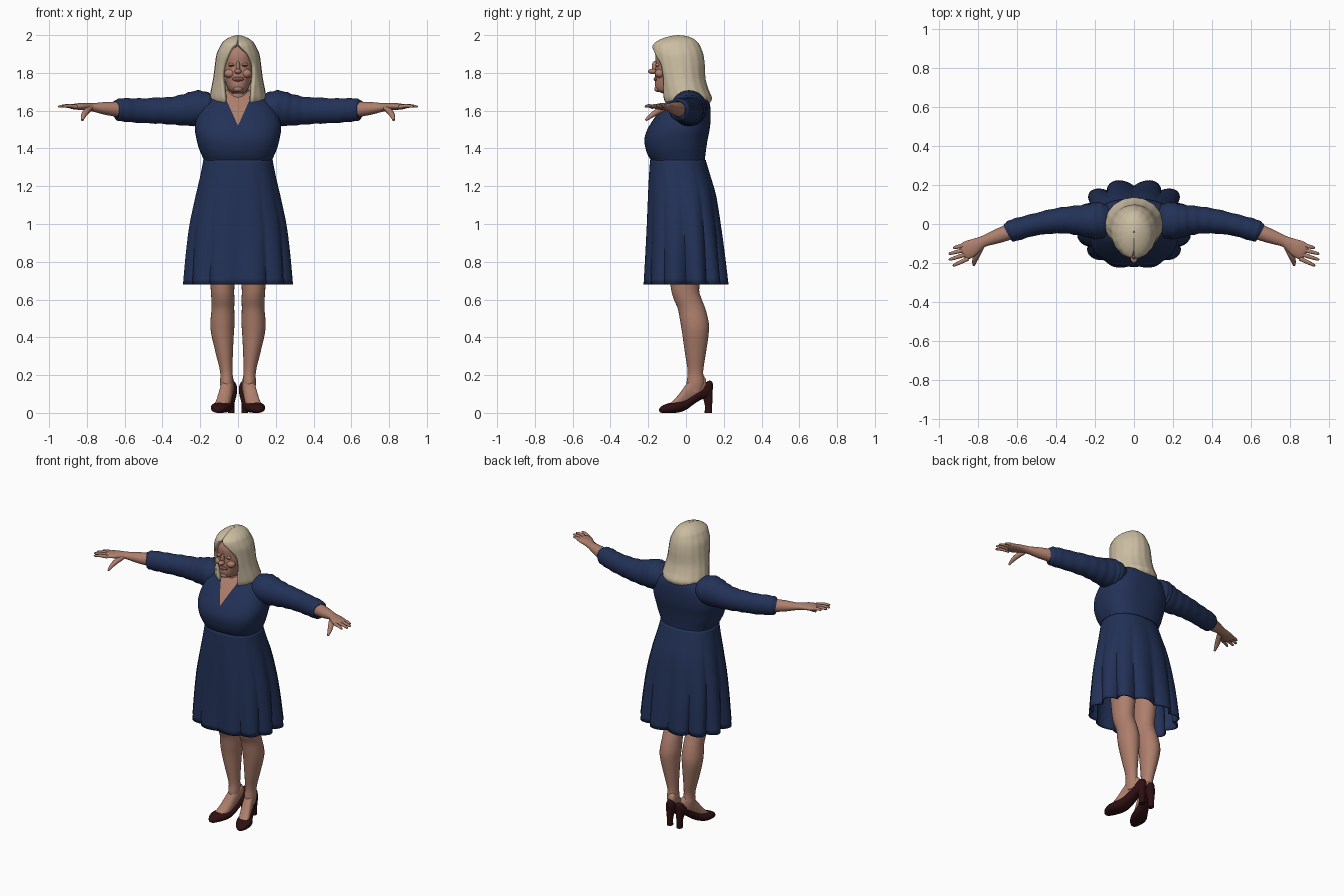
import bpy, bmesh
from math import sin, cos, pi, radians
from mathutils import Vector

cube = bpy.data.objects.get("Cube")
if cube:
    bpy.data.objects.remove(cube, do_unlink=True)


def material(name, r, g, b):
    m = bpy.data.materials.new(name)
    m.use_nodes = True
    m.diffuse_color = (r, g, b, 1)
    node = m.node_tree.nodes["Principled BSDF"]
    node.inputs["Base Color"].default_value = (r, g, b, 1)
    node.inputs["Roughness"].default_value = 0.7
    return m


NAVY = material("navy_cloth", .016, .031, .095)
SKIN = material("skin", .42, .21, .15)
HAIR = material("blonde_hair", .60, .51, .36)
SHOE = material("dark_red_leather", .028, .005, .006)
LIPS = material("lips", .27, .06, .05)
TEETH = material("teeth", .62, .52, .45)
LASH = material("lash_brown", .12, .055, .04)
parts = []


def finish(name, bm, *mats):
    me = bpy.data.meshes.new(name)
    bm.to_mesh(me)
    bm.free()
    for m in mats:
        me.materials.append(m)
    ob = bpy.data.objects.new(name, me)
    bpy.context.collection.objects.link(ob)
    parts.append(ob)
    return ob


def spline(rows, steps=4):
    """Smoothly interpolate the rows of a parameter list."""
    out = []
    for i in range(len(rows) - 1):
        quad = [rows[max(i - 1, 0)], rows[i], rows[i + 1], rows[min(i + 2, len(rows) - 1)]]
        for k in range(steps):
            t = k / steps
            out.append([b + .5 * t * (c - a + t * (2 * a - 5 * b + 4 * c - d + t * (3 * (b - c) + d - a)))
                        for a, b, c, d in zip(*quad)])
    return out + [list(rows[-1])]


def ring(centre, u, v, n=28, p=2.0):
    """Superellipse around a centre, spanned by the half axes u and v."""
    pts = []
    for k in range(n):
        c, s = cos(2 * pi * k / n), sin(2 * pi * k / n)
        c, s = (abs(w) ** (2 / p) * (1 if w > 0 else -1) for w in (c, s))
        pts.append(Vector(centre) + Vector(u) * c + Vector(v) * s)
    return pts


def loft(rings, closed=True, caps=True):
    bm = bmesh.new()
    vs = [[bm.verts.new(p) for p in r] for r in rings]
    n = len(vs[0])
    for a, b in zip(vs, vs[1:]):
        for j in range(n if closed else n - 1):
            k = (j + 1) % n
            bm.faces.new((a[j], a[k], b[k], b[j]))
    if caps:
        bm.faces.new(vs[0][::-1])
        bm.faces.new(vs[-1])
        bmesh.ops.recalc_face_normals(bm, faces=bm.faces)
    return bm


def level_rings(rows, n=48, p=2.0):
    """Horizontal rings from rows of height, half width, front y, back y."""
    return [ring((0, (f + b) / 2, z), (w, 0, 0), (0, (b - f) / 2, 0), n, p)
            for z, w, f, b in spline(rows)]


def tube(name, rows, mat, s=1, wrinkle=0, n=24):
    """Limb along a path; rows of x, y, z, sideways radius, upward radius."""
    rows = [[s * r[0], *r[1:]] for r in spline(rows, 6)]
    rings = []
    for i, (x, y, z, a, b) in enumerate(rows):
        t = Vector(rows[min(i + 1, len(rows) - 1)][:3]) - Vector(rows[max(i - 1, 0)][:3])
        t.normalize()
        side = t.cross(Vector((0, 0, 1))).normalized()
        up = side.cross(t)
        k = 1 + wrinkle * sin(i * 1.25)
        rings.append(ring((x, y, z), side * a * k, up * b * k, n))
    return finish(name, loft(rings), mat)


def blob(name, loc, size, mat):
    bm = bmesh.new()
    bmesh.ops.create_uvsphere(bm, u_segments=20, v_segments=12, radius=1)
    for v in bm.verts:
        v.co = Vector([c * k + o for c, k, o in zip(v.co, size, loc)])
    return finish(name, bm, mat)


# Bodice, with the V neckline cut into its front
bm = loft(level_rings([
    (1.30, .178, -.18, .10), (1.335, .18, -.185, .10), (1.36, .19, -.20, .102),
    (1.40, .207, -.214, .107), (1.45, .22, -.22, .115), (1.50, .228, -.205, .125),
    (1.55, .222, -.175, .13), (1.60, .205, -.14, .13), (1.64, .175, -.11, .125),
    (1.67, .135, -.085, .11), (1.695, .09, -.065, .08), (1.71, .055, -.05, .05)], 64, 2.5))
SLOPE, TIP = .45, 1.52
for s in (1, -1):
    front = [f for f in bm.faces if f.calc_center_median().y < 0 and f.calc_center_median().z > 1.45]
    geom = set(front)
    for f in front:
        geom.update(f.verts)
        geom.update(f.edges)
    bmesh.ops.bisect_plane(bm, geom=list(geom), plane_co=(0, 0, TIP), plane_no=(s, 0, -SLOPE))
for f in bm.faces:
    c = f.calc_center_median()
    if c.y < 0 and abs(c.x) < SLOPE * (c.z - TIP):
        f.material_index = 1
finish("bodice", bm, NAVY, SKIN)

# Skirt with rounded folds that deepen towards the hem
HEM, WAIST, COLS = .68, 1.34, 144
rings = level_rings([
    (HEM, .295, -.228, .228), (.85, .28, -.218, .208), (1.0, .26, -.21, .187),
    (1.15, .227, -.203, .162), (1.25, .202, -.197, .132), (WAIST, .183, -.19, .104)], COLS, 2.3)
for r in rings:
    centre = sum(r, Vector()) / COLS
    depth = max(0, (WAIST - centre.z) / (WAIST - HEM)) ** 1.3
    for k, p in enumerate(r):
        angle = 2 * pi * k / COLS
        strength = .15 if sin(angle) > -.3 else .09
        fold = 1 + depth * strength * (abs(sin(6 * angle)) ** .8 - .92)
        r[k] = centre + (p - centre) * fold
skirt = finish("skirt", loft(rings, caps=False), NAVY)
mod = skirt.modifiers.new("cloth", "SOLIDIFY")
mod.thickness, mod.offset = .008, -1

# Neck and head
finish("neck", loft(level_rings([(1.62, .065, -.085, .06), (1.68, .057, -.085, .05),
                                 (1.75, .055, -.09, .05)], 32)), SKIN)
finish("head", loft(level_rings([
    (1.69, .025, -.12, -.03), (1.705, .046, -.152, 0), (1.73, .06, -.163, .03),
    (1.77, .074, -.163, .05), (1.80, .082, -.163, .06), (1.85, .086, -.16, .07),
    (1.90, .085, -.16, .07), (1.95, .065, -.13, .05), (1.975, .03, -.09, 0)], 40, 2.2)), SKIN)
blob("nose_bridge", (0, -.164, 1.832), (.011, .017, .032), SKIN)
blob("nose_tip", (0, -.176, 1.808), (.018, .025, .014), SKIN)
blob("chin", (0, -.15, 1.715), (.024, .018, .016), SKIN)
blob("lips", (0, -.158, 1.767), (.031, .012, .013), LIPS)
blob("teeth", (0, -.164, 1.768), (.022, .0075, .005), TEETH)
for s, side in ((1, "left"), (-1, "right")):
    blob(side + "_cheek", (s * .043, -.138, 1.797), (.03, .026, .024), SKIN)
    blob(side + "_eyelid", (s * .035, -.15, 1.842), (.018, .012, .011), SKIN)
    blob(side + "_lashes", (s * .035, -.157, 1.839), (.015, .006, .0025), LASH)

# Bobbed hair: arcs around the head that leave the face open
rings = []
for z, w, f, b, gap_left, gap_right in spline([
        (1.635, .118, -.108, .108, 32, 32), (1.645, .138, -.125, .128, 31, 30),
        (1.67, .148, -.135, .136, 30, 29), (1.71, .143, -.14, .119, 33, 33),
        (1.76, .133, -.15, .104, 40, 40), (1.80, .127, -.16, .10, 43, 42),
        (1.85, .121, -.17, .098, 42, 38), (1.90, .113, -.178, .09, 28, 27),
        (1.94, .095, -.178, .075, 8, 18), (1.96, .083, -.165, .062, 0, 6),
        (1.98, .06, -.13, .04, 0, 0), (1.994, .03, -.085, .005, 0, 0),
        (2.0, .004, -.045, -.037, 0, 0)]):
    start = radians(-90 + max(gap_left, 0))
    end = radians(270 - max(gap_right, 0))
    arc = []
    for k in range(65):
        a = start + (end - start) * k / 64
        lock = 1 + .008 * sin(17 * a)
        arc.append(Vector((w * lock * cos(a), (f + b) / 2 + (b - f) / 2 * lock * sin(a), z)))
    rings.append(arc)
hair = finish("hair", loft(rings, closed=False, caps=False), HAIR)
mod = hair.modifiers.new("volume", "SOLIDIFY")
mod.thickness, mod.offset = .024, -1

for s, side in ((1, "left"), (-1, "right")):
    # Sleeve, forearm and hand
    tube(side + "_sleeve", [
        (.12, .025, 1.605, .07, .06), (.165, .02, 1.613, .092, .083), (.21, .016, 1.613, .093, .094),
        (.27, .018, 1.605, .08, .086), (.34, .02, 1.60, .07, .075), (.42, .013, 1.60, .063, .069),
        (.52, -.005, 1.60, .056, .065), (.60, -.027, 1.604, .057, .062), (.64, -.039, 1.605, .053, .056),
        (.646, -.041, 1.605, .04, .042)], NAVY, s, .022, 32)
    tube(side + "_forearm", [
        (.62, -.033, 1.606, .042, .042), (.70, -.062, 1.612, .037, .034), (.77, -.088, 1.618, .029, .022),
        (.80, -.103, 1.621, .034, .02), (.84, -.126, 1.622, .045, .018), (.87, -.141, 1.621, .044, .014),
        (.885, -.149, 1.62, .03, .008)], SKIN, s)
    for k, finger in enumerate(("little", "ring", "middle", "index")):
        d = 1.5 - k
        root = Vector((.862 + .006 * d, -.143 + .023 * d, 1.62))
        tip = Vector((.948 - .01 * d * d, -.167 + .03 * d, 1.622))
        mid = root.lerp(tip, .55) + Vector((0, 0, .004))
        tube(f"{side}_{finger}_finger", [(*root, .011, .011), (*mid, .010, .0095),
                                         (*tip, .007, .006), (*(tip + (tip - root) * .06), .002, .002)], SKIN, s, n=12)
    tube(side + "_thumb", [(.785, -.115, 1.614, .016, .016), (.808, -.16, 1.59, .017, .015),
                           (.82, -.192, 1.567, .012, .011), (.824, -.213, 1.549, .006, .006)], SKIN, s, n=14)

    # Leg
    leg = spline([
        (.06, .045, .11, .03, .04), (.06, .05, .16, .035, .047), (.062, .05, .22, .033, .041),
        (.073, .05, .32, .046, .056), (.082, .05, .42, .06, .07), (.082, .045, .48, .064, .075),
        (.08, .03, .55, .06, .073), (.08, .01, .60, .061, .074), (.082, -.004, .65, .062, .074),
        (.083, -.005, .75, .068, .085), (.087, 0, .95, .083, .10)])
    finish(side + "_leg", loft([ring((s * x, y, z), (a, 0, 0), (0, b, 0)) for x, y, z, a, b in leg]), SKIN)

    # Foot and court shoe: rows of y, centre x, half width, bottom and top
    for part, mat, rows in (
            ("foot", SKIN, [(.105, .045, .018, .11, .18), (.085, .048, .028, .09, .20), (.04, .057, .033, .07, .19),
                            (0, .066, .035, .04, .15), (-.03, .075, .037, .02, .108), (-.06, .085, .036, .015, .073),
                            (-.09, .095, .028, .01, .045)]),
            ("shoe", SHOE, [(.142, .032, .008, .125, .155), (.135, .033, .02, .10, .168), (.115, .036, .031, .08, .168),
                            (.08, .042, .035, .07, .138), (.04, .053, .038, .045, .10), (0, .067, .044, .016, .072),
                            (-.04, .083, .053, .002, .06), (-.08, .094, .05, 0, .054), (-.115, .101, .036, 0, .043),
                            (-.135, .105, .02, .002, .031), (-.142, .106, .006, .01, .02)])):
        rings = [ring((s * x, y, (lo + hi) / 2), (w, 0, 0), (0, 0, (hi - lo) / 2), 24, 2.4)
                 for y, x, w, lo, hi in spline(rows)]
        finish(f"{side}_{part}", loft(rings), mat)
    heel = spline([(0, .017, .118), (.04, .017, .119), (.08, .022, .115), (.12, .028, .108)])
    finish(side + "_heel", loft([ring((s * .036, y, z), (w, 0, 0), (0, w * 1.15, 0), 20, 2.6)
                                 for z, w, y in heel]), SHOE)

# Smooth shading on every part
bpy.ops.object.select_all(action="DESELECT")
for ob in parts:
    ob.select_set(True)
bpy.context.view_layer.objects.active = parts[0]
bpy.ops.object.shade_smooth_by_angle(angle=radians(55))
